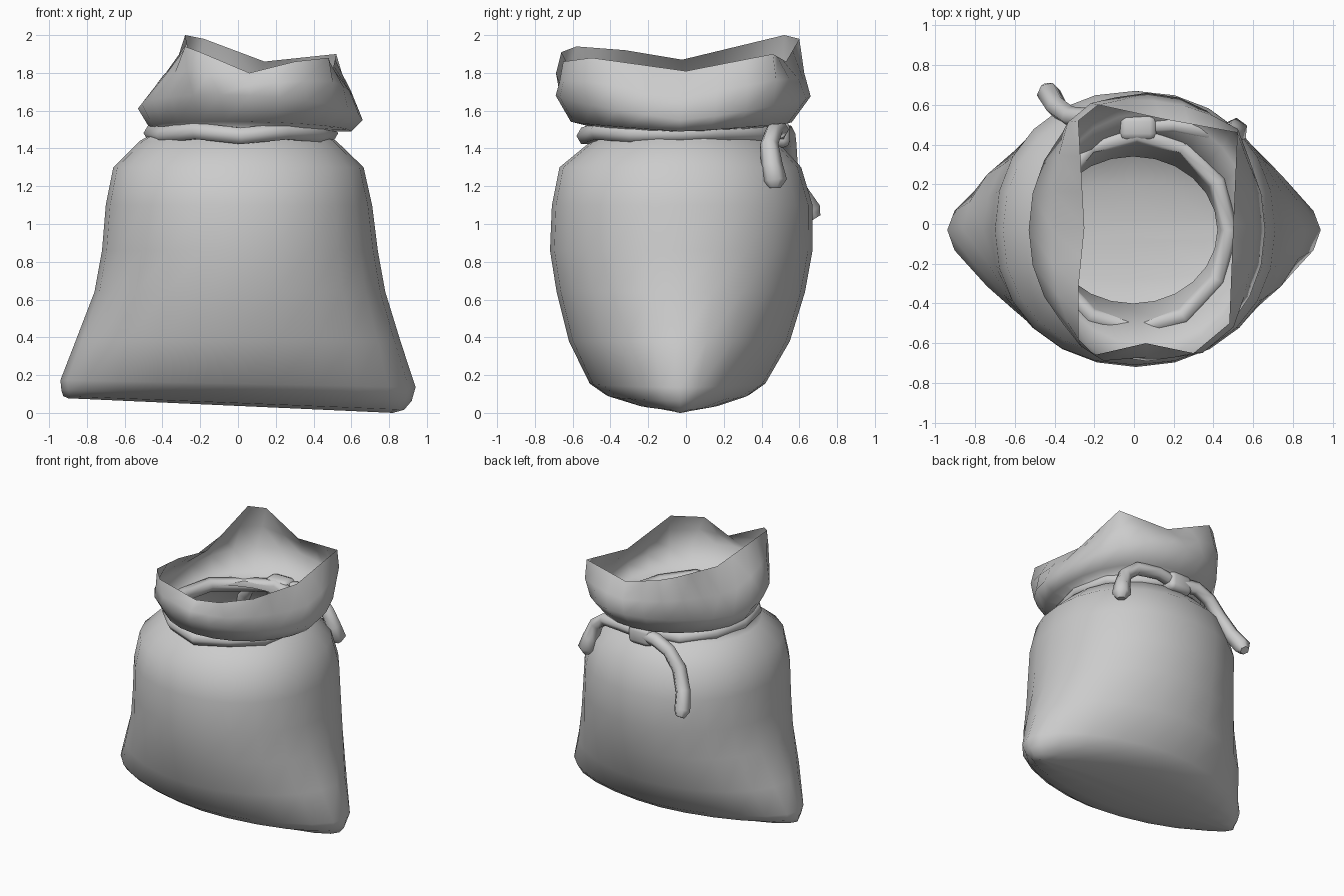
import bpy, bmesh, math

if "Cube" in bpy.data.objects:
    bpy.data.objects.remove(bpy.data.objects["Cube"])

SEG = 24

def ring(x0, x1, y0, y1, z, p=2.0, tilt=0.0, lift=0.0):
    """Superellipse loop with separate extents on each side, tilted along x, lifted front and back."""
    pts = []
    cx, hx = (x0 + x1) / 2, (x1 - x0) / 2
    cy = -0.03
    for i in range(SEG):
        a = 2 * math.pi * i / SEG
        c, s = math.cos(a), math.sin(a)
        x = cx + hx * math.copysign(abs(c) ** (2 / p), c)
        h = (y1 - cy) if s >= 0 else (cy - y0)
        y = cy + h * math.copysign(abs(s) ** (2 / p), s)
        pts.append((x, y, z - tilt * x + lift * abs(y)))
    return pts

# irregular rim of the mouth: angle, x, y, z
RIM = [(0, .50, 0, 1.81), (45, .52, .46, 1.90), (90, .14, .53, 1.86),
       (120, -.18, .60, 1.98), (135, -.28, .52, 2.0), (180, -.25, -.02, 1.87),
       (210, -.28, -.32, 1.92), (240, -.28, -.58, 1.94), (255, -.20, -.66, 1.91),
       (270, .06, -.60, 1.80), (300, .30, -.65, 1.86), (315, .48, -.50, 1.88), (360, .50, 0, 1.81)]

def rim_ring():
    pts = []
    for i in range(SEG):
        d = 360 * i / SEG
        for a, b in zip(RIM, RIM[1:]):
            if a[0] <= d < b[0]:
                t = (d - a[0]) / (b[0] - a[0])
                pts.append(tuple(a[k] + (b[k] - a[k]) * t for k in (1, 2, 3)))
    return pts

def mix(a, b, t, bulge):
    out = []
    for p, q in zip(a, b):
        x, y, z = (p[k] + (q[k] - p[k]) * t for k in range(3))
        r = math.hypot(x, y)
        out.append((x * (1 + bulge / r), y * (1 + bulge / r), z))
    return out

# sack: loops from the pinched base seam up to the open mouth
fold = ring(-.53, .66, -.69, .66, 1.58, 2.05, .05, .15)
rim = rim_ring()
loops = [
    ring(-.90, .82, -.09, 0.03, .040, 1.8, .045),
    ring(-.925, .88, -.28, .20, .055, 1.8, .04),
    ring(-.935, .92, -.42, .33, .095, 1.75, .03),
    ring(-.94, .94, -.51, .42, .155, 1.75, .02),
    ring(-.86, .86, -.62, .55, .38, 1.9),
    ring(-.76, .78, -.685, .63, .64, 2.0),
    ring(-.72, .74, -.72, .67, .86, 2.05),
    ring(-.70, .71, -.71, .67, 1.10, 2.15),
    ring(-.66, .665, -.67, .61, 1.30, 2.15),
    ring(-.52, .52, -.50, .48, 1.44, 2.05),
    ring(-.43, .42, -.40, .34, 1.49),
    ring(-.47, .60, -.61, .56, 1.50, 2.0, .02, .07),
    fold, mix(fold, rim, .5, .025), rim]
bm = bmesh.new()
vl = [[bm.verts.new(p) for p in lp] for lp in loops]
for a, b in zip(vl, vl[1:]):
    for i in range(SEG):
        j = (i + 1) % SEG
        bm.faces.new((a[i], a[j], b[j], b[i]))
bm.faces.new(list(reversed(vl[0])))
low = min(v.co.z for v in bm.verts)
for v in vl[0] + vl[1] + vl[2]:
    v.co.z -= low
for f in bm.faces:
    f.smooth = True
me = bpy.data.meshes.new("sack")
bm.to_mesh(me)
bm.free()
bpy.context.collection.objects.link(bpy.data.objects.new("sack", me))

def cord(name, pts, radius, closed=False, radii=None):
    cu = bpy.data.curves.new(name, 'CURVE')
    cu.dimensions = '3D'
    cu.bevel_depth = radius
    cu.bevel_resolution = 1
    cu.use_fill_caps = True
    sp = cu.splines.new('POLY')
    sp.points.add(len(pts) - 1)
    for i, p in enumerate(pts):
        sp.points[i].co = (*p, 1)
        sp.points[i].radius = radii[i] if radii else 1
    sp.use_cyclic_u = closed
    sp.use_smooth = True
    bpy.context.collection.objects.link(bpy.data.objects.new(name, cu))

# cord tied round the neck, slightly wavy
loop = ring(-.45, .48, -.53, .45, 1.48)
cord("neck_cord", [(x, y, z + .014 * math.sin(i * 1.3)) for i, (x, y, z) in enumerate(loop)][::2],
     .05, True)

# hanging cord ends
cord("long_cord_end", [(.03, .49, 1.48), (-.12, .53, 1.48), (-.23, .535, 1.43), (-.32, .54, 1.32),
                       (-.39, .59, 1.18), (-.43, .66, 1.07), (-.43, .685, 1.03)],
     .055, radii=[.9, .9, .9, .95, 1, 1.1, .6])
cord("short_cord_end", [(.03, .49, 1.48), (.2, .50, 1.50), (.36, .465, 1.49), (.45, .44, 1.42),
                        (.49, .455, 1.31), (.51, .47, 1.23), (.51, .47, 1.19)],
     .05, radii=[.9, .9, .95, 1, 1.15, 1.3, .6])

# knot
bpy.ops.mesh.primitive_cube_add(size=1, location=(.02, .485, 1.475))
knot = bpy.context.object
knot.name = "knot"
knot.scale = (.19, .13, .14)
bpy.ops.object.transform_apply(location=False, rotation=False, scale=True)
bev = knot.modifiers.new("round", 'BEVEL')
bev.width = .035
bev.segments = 2
bpy.ops.object.shade_smooth()
